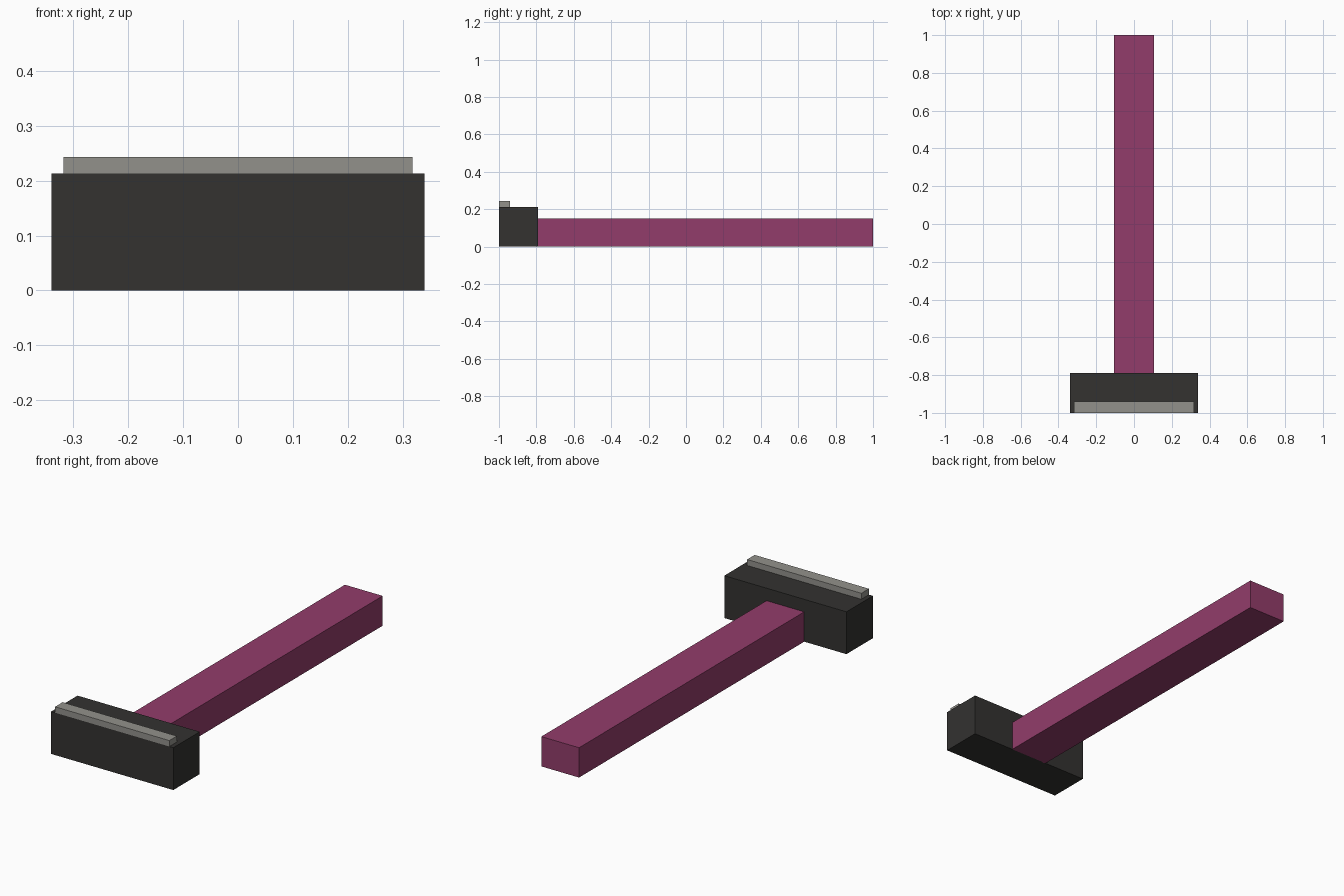
import bpy

if "Cube" in bpy.data.objects:
    bpy.data.objects.remove(bpy.data.objects["Cube"])


def box(name, lo, hi, color):
    """Axis-aligned box between two corners with a flat colour."""
    bpy.ops.mesh.primitive_cube_add(size=1, location=[(a + b) / 2 for a, b in zip(lo, hi)])
    ob = bpy.context.object
    ob.name = name
    ob.scale = [b - a for a, b in zip(lo, hi)]
    bpy.ops.object.transform_apply(location=False, rotation=False, scale=True)
    mat = bpy.data.materials.new(name + "_color")
    mat.diffuse_color = (*color, 1)
    mat.use_nodes = True
    mat.node_tree.nodes["Principled BSDF"].inputs["Base Color"].default_value = mat.diffuse_color
    ob.data.materials.append(mat)
    return ob


# Long handle butting against the back of the head
box("handle", (-0.105, -0.795, 0), (0.105, 1, 0.15), (0.29, 0.046, 0.145))

# Wide head block
box("head", (-0.34, -1, 0), (0.34, -0.79, 0.213), (0.033, 0.032, 0.03))

# Blade strip set into the top front edge, flush with the front
box("blade", (-0.318, -1, 0.183), (0.318, -0.94, 0.243), (0.29, 0.285, 0.26))
